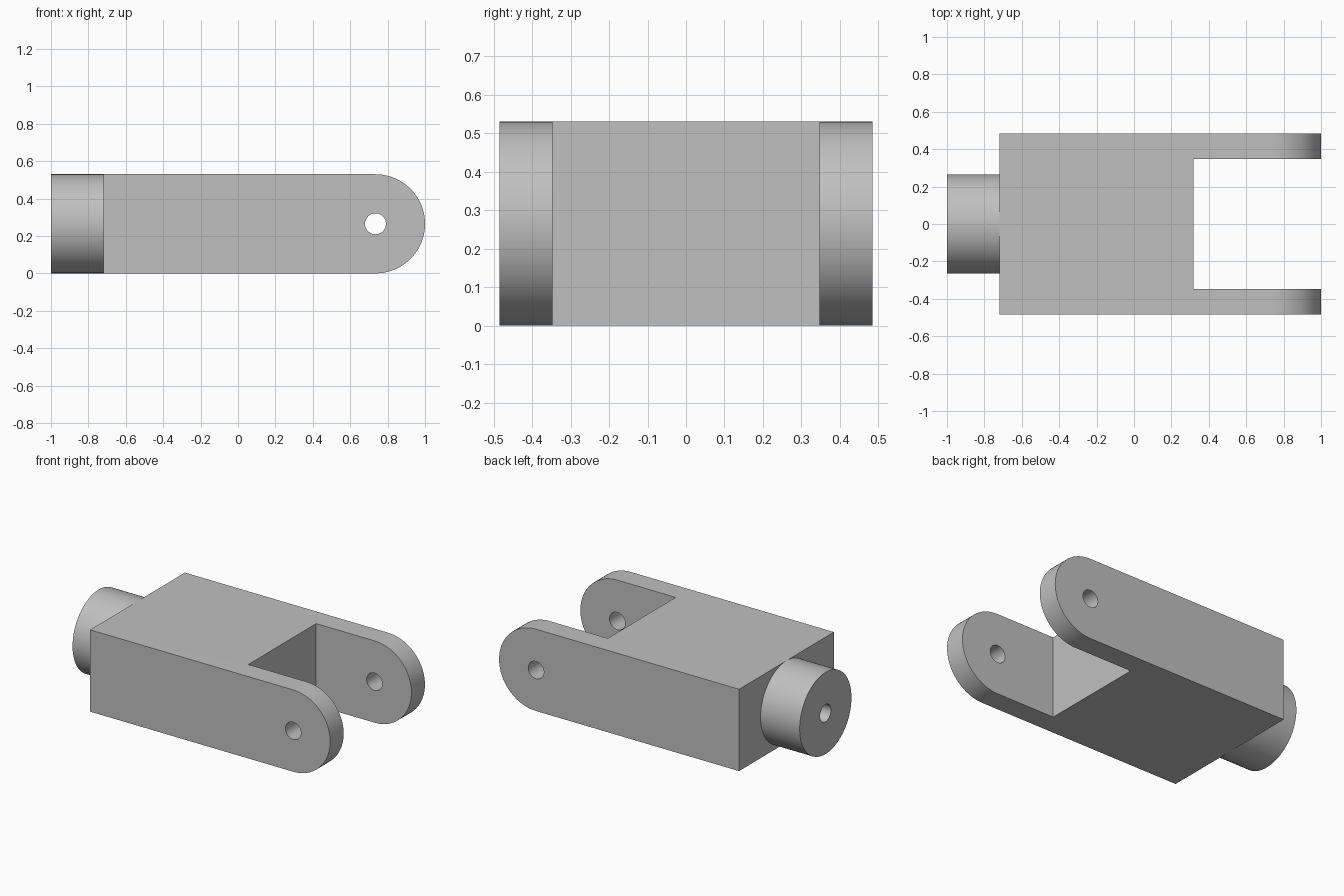
import bpy
import bmesh
from math import pi, sin, cos
from mathutils import Matrix, Vector

cube = bpy.data.objects.get("Cube")
if cube:
    bpy.data.objects.remove(cube, do_unlink=True)

HEIGHT = 0.53
MID = HEIGHT / 2        # height of every axis, and radius of the rounded ends
HALF_WIDTH = 0.485
BODY_BACK = -0.72
SLOT_START = 0.317
SLOT_HALF = 0.347
PIN_X = 1 - MID
HOLE_RADIUS = 0.056

steel = bpy.data.materials.new("light grey metal")
steel.use_nodes = True
GREY = (0.53, 0.53, 0.53, 1)
steel.diffuse_color = GREY
steel.node_tree.nodes["Principled BSDF"].inputs["Base Color"].default_value = GREY


def make_object(name, bm):
    bmesh.ops.recalc_face_normals(bm, faces=bm.faces)
    mesh = bpy.data.meshes.new(name)
    bm.to_mesh(mesh)
    bm.free()
    mesh.materials.append(steel)
    obj = bpy.data.objects.new(name, mesh)
    bpy.context.collection.objects.link(obj)
    return obj


def cylinder(name, radius, start, end, sides=64):
    start, end = Vector(start), Vector(end)
    axis = end - start
    turn = axis.to_track_quat('Z', 'Y').to_matrix().to_4x4()
    bm = bmesh.new()
    bmesh.ops.create_cone(bm, cap_ends=True, segments=sides, radius1=radius,
                          radius2=radius, depth=axis.length,
                          matrix=Matrix.Translation((start + end) / 2) @ turn)
    return make_object(name, bm)


def box(name, low, high):
    low, high = Vector(low), Vector(high)
    bm = bmesh.new()
    bmesh.ops.create_cube(bm, size=1, matrix=Matrix.Translation((low + high) / 2)
                          @ Matrix.Diagonal((*(high - low), 1)))
    return make_object(name, bm)


def combine(target, tool, operation):
    mod = target.modifiers.new(tool.name, 'BOOLEAN')
    mod.operation = operation
    mod.solver = 'EXACT'
    mod.object = tool
    bpy.context.view_layer.objects.active = target
    bpy.ops.object.modifier_apply(modifier=mod.name)
    bpy.data.objects.remove(tool, do_unlink=True)


# Fork body: a side profile with one round end, extruded across the width
profile = [(BODY_BACK, HEIGHT), (BODY_BACK, 0)]
for i in range(41):
    a = -pi / 2 + pi * i / 40
    profile.append((PIN_X + MID * cos(a), MID + MID * sin(a)))
bm = bmesh.new()
side = bm.faces.new([bm.verts.new((x, -HALF_WIDTH, z)) for x, z in profile])
extruded = bmesh.ops.extrude_face_region(bm, geom=[side])
bmesh.ops.translate(bm, vec=(0, 2 * HALF_WIDTH, 0),
                    verts=[v for v in extruded["geom"] if isinstance(v, bmesh.types.BMVert)])
fork = make_object("clevis_fork", bm)

# Slot between the two arms
combine(fork, box("slot", (SLOT_START, -SLOT_HALF, -1), (2, SLOT_HALF, 1)), 'DIFFERENCE')

# Pin hole through both arms
combine(fork, cylinder("pin_hole", HOLE_RADIUS, (PIN_X, -1, MID), (PIN_X, 1, MID), 48),
        'DIFFERENCE')

# Round shank with its blind bore
shank = cylinder("shank", MID, (-1, 0, MID), (BODY_BACK, 0, MID), 80)
combine(fork, shank, 'UNION')
combine(fork, cylinder("bore", HOLE_RADIUS, (-1.2, 0, MID), (BODY_BACK, 0, MID), 48),
        'DIFFERENCE')

# Smooth the curved walls, keep the corners crisp
bpy.ops.object.select_all(action='DESELECT')
fork.select_set(True)
bpy.context.view_layer.objects.active = fork
bpy.ops.object.shade_smooth_by_angle(angle=pi / 6)
